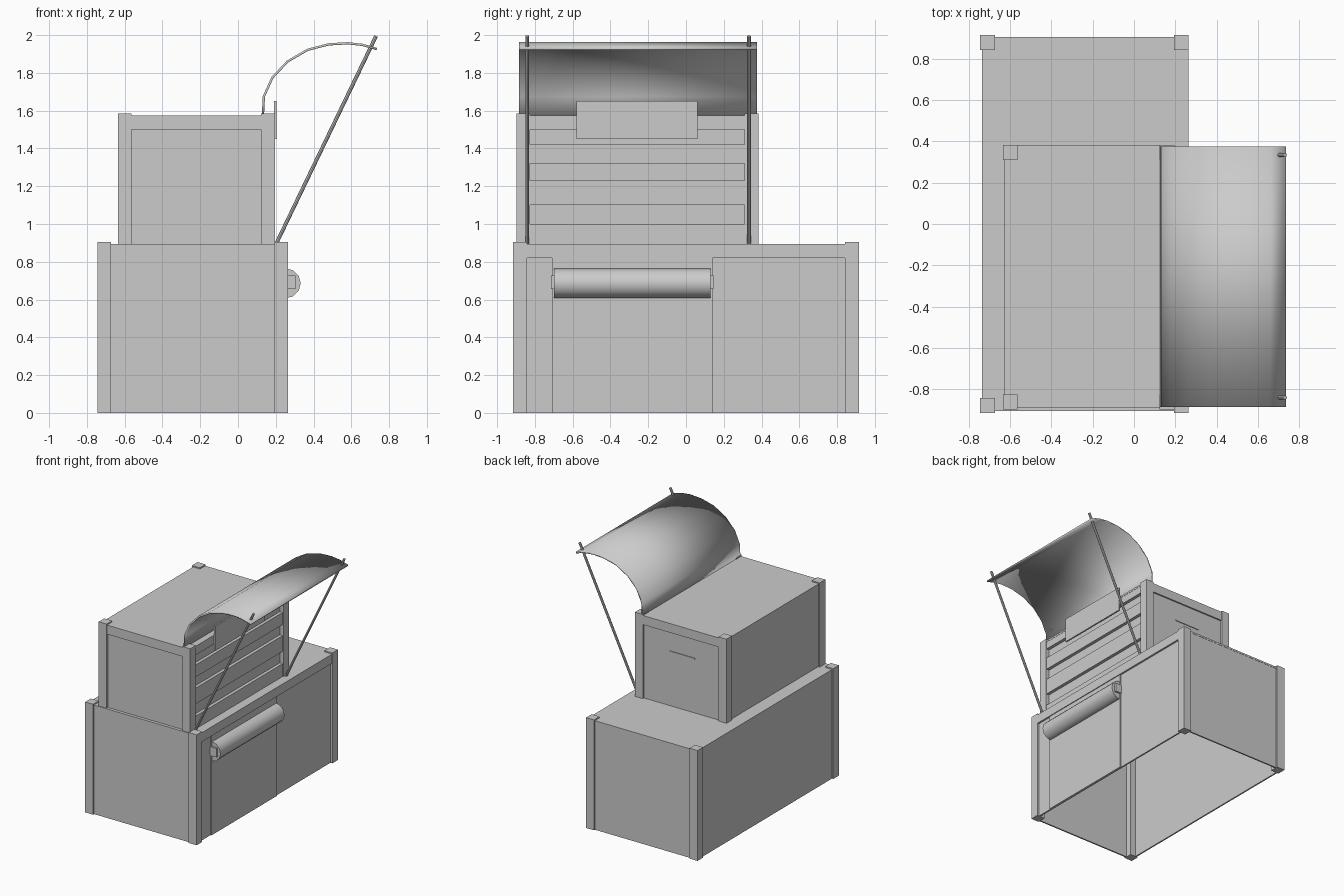
import bpy, bmesh, math
from mathutils import Vector

if "Cube" in bpy.data.objects:
    bpy.data.objects.remove(bpy.data.objects["Cube"])


def mesh_object(name, bm):
    bmesh.ops.recalc_face_normals(bm, faces=bm.faces)
    me = bpy.data.meshes.new(name)
    bm.to_mesh(me)
    bm.free()
    ob = bpy.data.objects.new(name, me)
    bpy.context.collection.objects.link(ob)
    return ob


def box(name, x, y, z):
    """Box from (min, max) ranges on each axis."""
    bm = bmesh.new()
    bmesh.ops.create_cube(bm, size=1)
    for v in bm.verts:
        for i, r in enumerate((x, y, z)):
            v.co[i] = r[1] if v.co[i] > 0 else r[0]
    return mesh_object(name, bm)


def smooth(ob):
    bpy.ops.object.select_all(action='DESELECT')
    ob.select_set(True)
    bpy.context.view_layer.objects.active = ob
    bpy.ops.object.shade_smooth_by_angle(angle=math.radians(40))


def posts(name, x0, x1, y0, y1, z0, z1, w=0.072):
    for xs in ((x0, x0 + w), (x1 - w, x1)):
        for ys in ((y0, y0 + w), (y1 - w, y1)):
            box(name, xs, ys, (z0, z1))


T = 0.012

# Lower counter: open underneath, thin walls between corner posts
posts("counter_post", -0.745, 0.265, -0.915, 0.915, 0, 0.905)
box("counter_top", (-0.735, 0.263), (-0.905, 0.905), (0.88, 0.895))
box("counter_left_wall", (-0.733, -0.733 + T), (-0.9, 0.9), (0, 0.885))
box("counter_front_wall", (-0.73, 0.25), (-0.903, -0.903 + T), (0, 0.885))
box("counter_back_wall", (-0.73, 0.25), (0.903 - T, 0.903), (0, 0.885))
box("counter_right_wall", (0.235, 0.248), (-0.9, 0.9), (0, 0.885))
box("counter_right_rail", (0.24, 0.263), (-0.85, 0.85), (0.82, 0.89))
box("counter_door", (0.245, 0.256), (-0.71, 0.14), (0, 0.82))

# Upper cabinet
posts("cabinet_post", -0.635, 0.195, -0.897, 0.383, 0.89, 1.585)
box("cabinet_top", (-0.626, 0.19), (-0.892, 0.38), (1.56, 1.575))
box("cabinet_left_wall", (-0.622, -0.622 + T), (-0.88, 0.37), (0.89, 1.57))
for side, y, s in (("front", -0.892, 1), ("back", 0.38, -1)):
    box("cabinet_" + side + "_wall", (-0.62, 0.17),
        sorted((y + s * 0.012, y + s * 0.024)), (0.89, 1.57))
    box("cabinet_" + side + "_rail", (-0.57, 0.13),
        sorted((y, y + s * 0.024)), (1.5, 1.57))
box("cabinet_back_slot_lip", (-0.34, -0.11), (0.366, 0.374), (1.335, 1.345))

# Slatted serving side
box("slat_backing", (0.15, 0.162), (-0.85, 0.34), (0.89, 1.57))
for z in ((0.89, 1.0), (1.1, 1.23), (1.32, 1.42), (1.5, 1.575)):
    box("slat", (0.158, 0.188), (-0.828, 0.313), z)
box("blank_sign_board", (0.19, 0.203), (-0.58, 0.06), (1.45, 1.65))

# Curved awning
prof = [(0.132, 1.575), (0.137, 1.675), (0.182, 1.775), (0.262, 1.86),
        (0.368, 1.922), (0.48, 1.951), (0.582, 1.957), (0.66, 1.948), (0.735, 1.926)]
bm = bmesh.new()
rows = [[bm.verts.new((x, y, z)) for y in (-0.885, 0.376)] for x, z in prof]
for a, b in zip(rows, rows[1:]):
    bm.faces.new((a[0], a[1], b[1], b[0]))
awning = mesh_object("awning", bm)
mod = awning.modifiers.new("thickness", 'SOLIDIFY')
mod.thickness = 0.012
mod.offset = 0
smooth(awning)

# Awning support poles
a, b = Vector((0.203, 0, 0.897)), Vector((0.731, 0, 1.995))
for y in (-0.84, 0.334):
    bm = bmesh.new()
    bmesh.ops.create_cone(bm, cap_ends=True, segments=8, radius1=0.01,
                          radius2=0.01, depth=(b - a).length)
    pole = mesh_object("awning_pole", bm)
    pole.rotation_euler = (b - a).to_track_quat('Z', 'Y').to_euler()
    pole.location = (a + b) / 2 + Vector((0, y, 0))
    smooth(pole)

# Cloth roll on the counter side, with end pegs
bm = bmesh.new()
bmesh.ops.create_cone(bm, cap_ends=True, segments=12, radius1=0.079,
                      radius2=0.079, depth=0.83)
roll = mesh_object("cloth_roll", bm)
roll.rotation_euler = (math.pi / 2, 0, 0)
roll.location = (0.253, -0.285, 0.686)
smooth(roll)
box("roll_end_pegs", (0.24, 0.305), (-0.715, 0.145), (0.655, 0.727))
